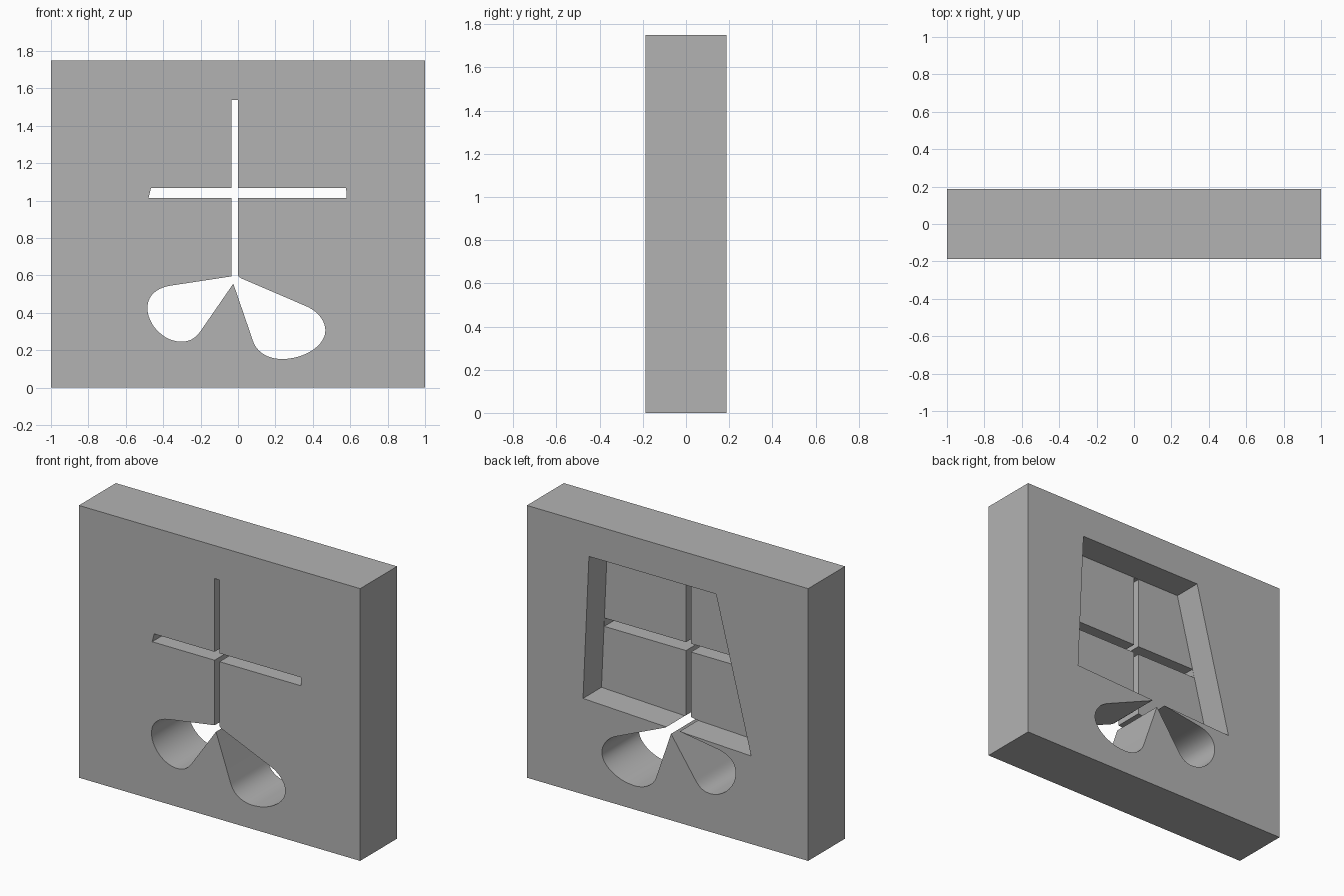
import bpy, bmesh, math
from mathutils import Vector
from mathutils.geometry import interpolate_bezier

cube = bpy.data.objects.get("Cube")
if cube:
    bpy.data.objects.remove(cube, do_unlink=True)

HALF_DEPTH = 0.1875
HEIGHT = 1.75

grey = bpy.data.materials.new("plain grey")
grey.use_nodes = True
colour = (0.45, 0.45, 0.45, 1)
grey.diffuse_color = colour
grey.node_tree.nodes["Principled BSDF"].inputs["Base Color"].default_value = colour


def prism(name, outline, y0, y1):
    """Extrude an x-z outline from y0 to y1."""
    bm = bmesh.new()
    face = bm.faces.new([bm.verts.new((x, y0, z)) for x, z in outline])
    grown = bmesh.ops.extrude_face_region(bm, geom=[face])["geom"]
    moved = [v for v in grown if isinstance(v, bmesh.types.BMVert)]
    bmesh.ops.translate(bm, verts=moved, vec=(0, y1 - y0, 0))
    bmesh.ops.recalc_face_normals(bm, faces=bm.faces)
    mesh = bpy.data.meshes.new(name)
    bm.to_mesh(mesh)
    bm.free()
    mesh.materials.append(grey)
    obj = bpy.data.objects.new(name, mesh)
    bpy.context.collection.objects.link(obj)
    return obj


def curve(knots, steps=14):
    """Sample a chain of Bezier segments: point, handle, handle, point, ..."""
    pts = [Vector(k) for k in knots]
    out = [pts[0]]
    for i in range(0, len(pts) - 1, 3):
        out += interpolate_bezier(pts[i], pts[i + 1], pts[i + 2], pts[i + 3], steps)[1:]
    return [(p.x, p.y) for p in out]


# Solid block
block = prism("block", [(-1, 0), (1, 0), (1, HEIGHT), (-1, HEIGHT)], -HALF_DEPTH, HALF_DEPTH)

# Four-sided recess, half way in from the back
recess = prism("recess_cutter", [(-0.594, 0.566), (0.601, 0.616), (0.559, 1.54), (-0.345, 1.54)], 0, 0.3)

# Crossing slots through the recess floor
upright_slot = prism("upright_slot_cutter", [(-0.035, 0.585), (0, 0.585), (0, 1.538), (-0.035, 1.538)], -0.3, 0.05)
level_slot = prism("level_slot_cutter", [(-0.479, 1.013), (0.581, 1.013), (0.578, 1.067), (-0.465, 1.067)], -0.3, 0.05)

# Pair of rounded petals, cut right through
right_petal = curve([(-0.35, 0.547), (-0.44, 0.535), (-0.484, 0.49), (-0.484, 0.425),
                     (-0.484, 0.335), (-0.395, 0.246), (-0.305, 0.246),
                     (-0.255, 0.246), (-0.225, 0.265), (-0.195, 0.31)])
left_petal = curve([(0.08, 0.25), (0.1, 0.19), (0.16, 0.153), (0.235, 0.153),
                    (0.355, 0.153), (0.467, 0.225), (0.467, 0.305),
                    (0.467, 0.355), (0.43, 0.405), (0.37, 0.433)])
petals = prism("petal_cutter", [(-0.035, 0.595)] + right_petal + [(-0.025, 0.556)]
               + left_petal + [(0.016, 0.585), (0, 0.597)], -0.3, 0.3)

# Cut the block and discard the cutters
bpy.ops.object.select_all(action='DESELECT')
bpy.context.view_layer.objects.active = block
block.select_set(True)
for cutter in (recess, upright_slot, level_slot, petals):
    cutter.hide_render = True
    mod = block.modifiers.new("cut", 'BOOLEAN')
    mod.operation = 'DIFFERENCE'
    mod.solver = 'EXACT'
    mod.object = cutter
    bpy.ops.object.modifier_apply(modifier=mod.name)
    bpy.data.objects.remove(cutter, do_unlink=True)

bpy.ops.object.shade_smooth_by_angle(angle=math.radians(25))
